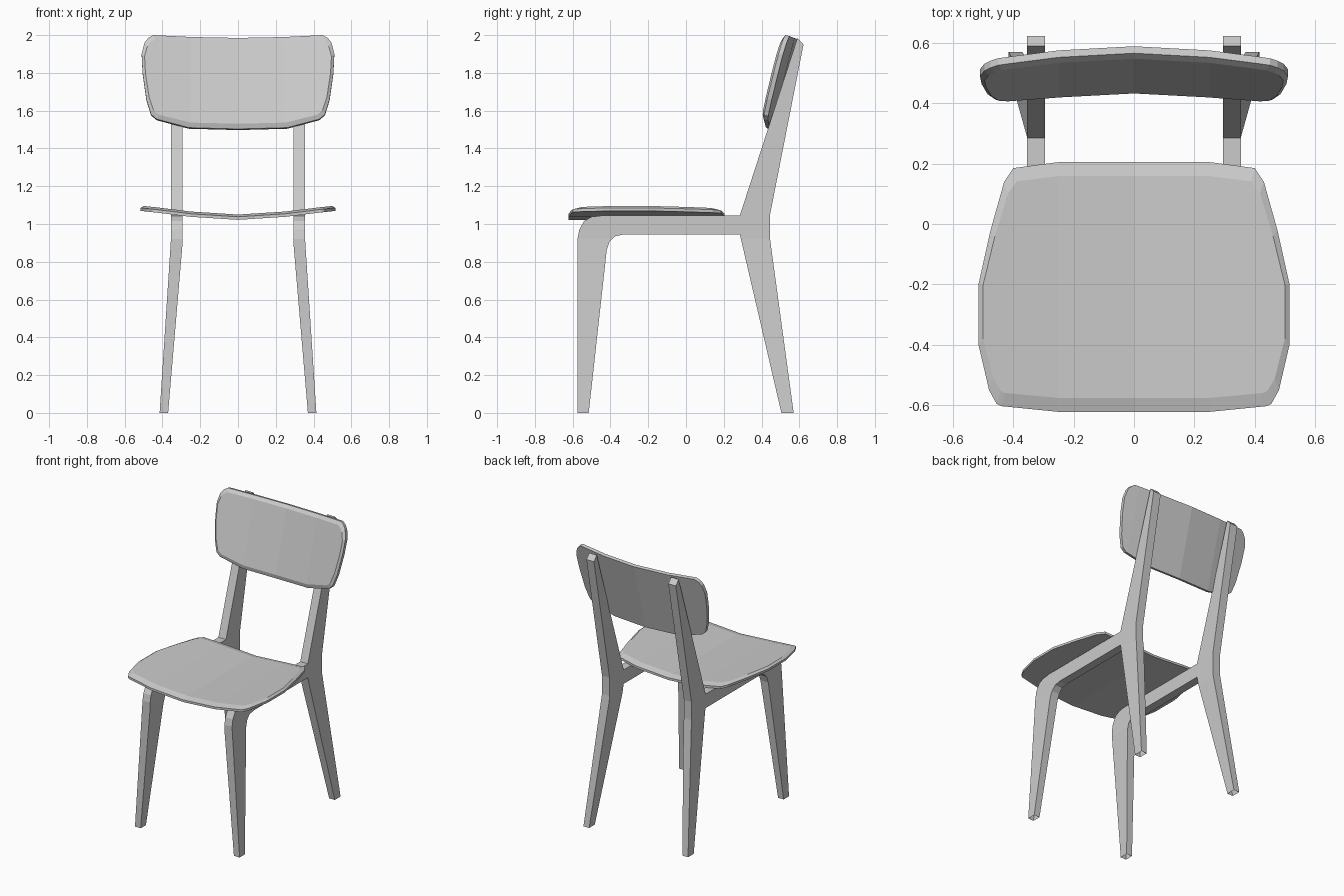
import bpy, bmesh

default = bpy.data.objects.get("Cube")
if default:
    bpy.data.objects.remove(default, do_unlink=True)

grey = bpy.data.materials.new("light_grey")
grey.use_nodes = True
COLOUR = (0.6, 0.6, 0.6, 1)
grey.diffuse_color = COLOUR
grey.node_tree.nodes["Principled BSDF"].inputs["Base Color"].default_value = COLOUR


def finish(bm, name):
    bmesh.ops.recalc_face_normals(bm, faces=bm.faces[:])
    mesh = bpy.data.meshes.new(name)
    bm.to_mesh(mesh)
    bm.free()
    mesh.materials.append(grey)
    obj = bpy.data.objects.new(name, mesh)
    bpy.context.collection.objects.link(obj)


def cut(bm, co, normal):
    bmesh.ops.bisect_plane(bm, geom=bm.verts[:] + bm.edges[:] + bm.faces[:],
                           plane_co=co, plane_no=normal)


def lerp(points, x):
    for (x0, y0), (x1, y1) in zip(points, points[1:]):
        if x <= x1:
            return y0 + (y1 - y0) * (x - x0) / (x1 - x0)
    return points[-1][1]


def panel(name, half, centre, shrink, depths, bends, place):
    """Chamfered slab from a half outline, folded along lines of constant x."""
    outline = half + [(-x, v) for x, v in reversed(half)]
    inner = [(x * shrink[0], centre + (v - centre) * shrink[1]) for x, v in outline]
    bm = bmesh.new()
    rings = [[bm.verts.new((x, v, d)) for x, v in ring]
             for ring, d in zip((inner, outline, outline), depths)]
    n = len(outline)
    for a, b in zip(rings, rings[1:]):
        for i in range(n):
            j = (i + 1) % n
            bm.faces.new((a[i], a[j], b[j], b[i]))
    bm.faces.new(rings[0])
    bm.faces.new(rings[-1])
    for x in bends:
        for s in {x, -x}:
            cut(bm, (s, 0, 0), (1, 0, 0))
    for vert in bm.verts:
        vert.co = place(*vert.co)
    finish(bm, name)


# Side frames: one bent profile per side, legs splaying outwards
PROFILE = [(-.575, 0), (-.575, .92), (-.565, .97), (-.54, 1.015), (-.5, 1.038),
           (-.44, 1.045), (.285, 1.045), (.59, 1.985), (.622, 1.95), (.445, 1.05),
           (.445, .92), (.57, 0), (.505, 0), (.285, .945), (-.33, .945),
           (-.375, .935), (-.405, .905), (-.42, .86), (-.515, 0)]
OUTER = [(0, .415), (.92, .355), (2, .355)]
INNER = [(0, .37), (.88, .295), (2, .295)]

for side, s in (("left", 1), ("right", -1)):
    bm = bmesh.new()
    face = bm.faces.new([bm.verts.new((0, y, z)) for y, z in PROFILE])
    ext = bmesh.ops.extrude_face_region(bm, geom=[face], use_keep_orig=True)
    for g in ext["geom"]:
        if isinstance(g, bmesh.types.BMVert):
            g.co.x = 1
    for z in (.88, .92):
        cut(bm, (0, 0, z), (0, 0, 1))
    # feet are open underneath
    feet = [f for f in bm.faces if all(v.co.z < .001 for v in f.verts)]
    bmesh.ops.delete(bm, geom=feet, context='FACES_ONLY')
    for v in bm.verts:
        v.co.x = s * lerp(OUTER if v.co.x > .5 else INNER, v.co.z)
    finish(bm, side + "_side_frame")

# Seat: dished across its width
SEAT = [(.25, .205), (.4, .185), (.43, .14), (.475, -.02), (.515, -.2), (.515, -.4),
        (.48, -.55), (.455, -.595), (.44, -.603), (.25, -.622)]
DISH = [(0, 1.05), (.25, 1.066), (.42, 1.087), (.52, 1.098)]
panel("seat", SEAT, -.21, (.97, .89), (0, -.012, -.028), (0, .25, .42),
      lambda x, y, d: (x, y, lerp(DISH, abs(x)) + d))

# Backrest: tilted and curved around the sitter
BACK = [(.26, 1.51), (.43, 1.555), (.46, 1.58), (.485, 1.66), (.505, 1.8),
        (.51, 1.9), (.495, 1.96), (.475, 1.985), (.45, 2), (.25, 1.99)]
BACK = [(0.001, 1.503)] + BACK + [(0.001, 1.985)]
CURVE = [(0, .425), (.25, .41), (.42, .386), (.52, .37)]
panel("backrest", BACK, 1.75, (.97, .9), (0, .012, .035), (0, .25, .42),
      lambda x, z, d: (x, lerp(CURVE, abs(x)) + .265 * (z - 1.5) + d, z - .25 * (d - .012)))
